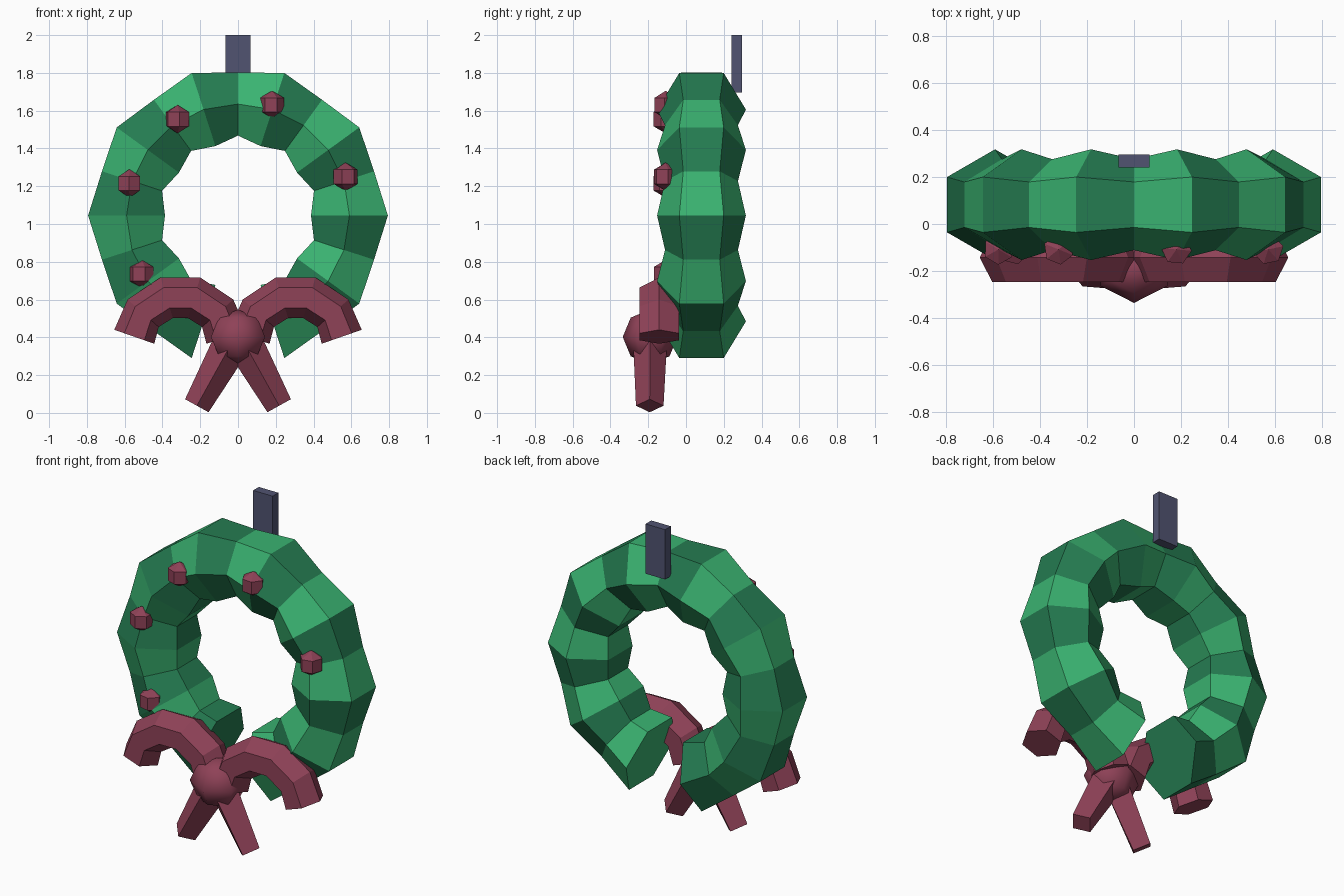
import bpy, bmesh, math
from mathutils import Vector, Matrix

if "Cube" in bpy.data.objects:
    bpy.data.objects.remove(bpy.data.objects["Cube"])


def material(name, rgb):
    m = bpy.data.materials.new(name)
    m.diffuse_color = (*rgb, 1)
    m.use_nodes = True
    m.node_tree.nodes["Principled BSDF"].inputs["Base Color"].default_value = m.diffuse_color
    return m


LIGHT = material("light green", (0.042, 0.45, 0.165))
DARK = material("dark green", (0.018, 0.20, 0.082))
RED = material("berry red", (0.275, 0.054, 0.096))
SLATE = material("slate metal", (0.082, 0.088, 0.165))


def finish(name, bm, mats):
    bmesh.ops.recalc_face_normals(bm, faces=bm.faces)
    me = bpy.data.meshes.new(name)
    bm.to_mesh(me)
    bm.free()
    for m in mats:
        me.materials.append(m)
    ob = bpy.data.objects.new(name, me)
    bpy.context.collection.objects.link(ob)
    return ob


def loft(name, sections, mats, rule=lambda i: 0):
    """Skin a list of equal-length point rings and cap both ends."""
    bm = bmesh.new()
    rings = [[bm.verts.new(p) for p in s] for s in sections]
    n = len(rings[0])
    for i in range(len(rings) - 1):
        for j in range(n):
            k = (j + 1) % n
            f = bm.faces.new((rings[i][j], rings[i][k], rings[i + 1][k], rings[i + 1][j]))
            f.material_index = rule(i)
    bm.faces.new(rings[0]).material_index = rule(0)
    bm.faces.new(rings[-1]).material_index = rule(len(rings) - 2)
    return finish(name, bm, mats)


def section(center, side, depth, n):
    """Polygon spanned by a side vector and a depth along y."""
    return [center + side * math.cos(math.tau * j / n)
            + Vector((0, depth * math.sin(math.tau * j / n), 0)) for j in range(n)]


def ball(name, center, scale, turn, segs, rings):
    bm = bmesh.new()
    bmesh.ops.create_uvsphere(bm, u_segments=segs, v_segments=rings, radius=1,
                              matrix=Matrix.Translation(center)
                              @ Matrix.Diagonal((*scale, 1))
                              @ Matrix.Rotation(turn, 4, 'Z'))
    return finish(name, bm, [RED])


# wreath: open hexagonal ring, alternating thick and thin sections
rings = []
for k in range(-9, 10):
    a = math.radians(18 * k)
    r = 0.235 if k % 2 else 0.193
    out = Vector((math.sin(a), 0, math.cos(a)))
    c = Vector((0, 0.082, 1.045)) + out * 0.59
    rings.append([c + out * r * math.sin(math.tau * j / 6)
                  + Vector((0, r * math.cos(math.tau * j / 6), 0)) for j in range(6)])
loft("wreath", rings, [LIGHT, DARK], lambda i: (i + 1) % 2)

# hanging strap behind the top
bm = bmesh.new()
bmesh.ops.create_cube(bm, size=1, matrix=Matrix.Translation((0, 0.268, 1.848))
                      @ Matrix.Diagonal((0.132, 0.055, 0.304, 1)))
finish("hanging_strap", bm, [SLATE])

# berries
for i, (x, z) in enumerate([(-0.32, 1.555), (0.18, 1.63), (0.57, 1.25),
                            (-0.575, 1.215), (-0.51, 0.735)]):
    ball(f"berry_{i + 1}", (x, -0.108, z), (0.075,) * 3, math.radians(8 + 17 * i), 6, 3)

# bow loops: outer and inner edge of half an arch, mirrored into a full arch
outer = [(0.35, 0.07), (0.28, 0.23), (0.105, 0.347)]
inner = [(0.138, -0.004), (0.115, 0.085), (0.04, 0.132)]
edges = list(zip(outer, inner))
arch = [((-a, b), (-c, d)) for (a, b), (c, d) in edges] + edges[::-1]
for s, label in ((-1, "left"), (1, "right")):
    rings = []
    for (ox, oz), (ix, iz) in arch:
        o = Vector((s * 0.305 + ox, -0.142, 0.37 + oz))
        q = Vector((s * 0.305 + ix, -0.142, 0.37 + iz))
        rings.append(section((o + q) / 2, (o - q) / 2, 0.12, 6))
    loft(f"bow_loop_{label}", rings, [RED])

    # ribbon tails: tapered, four-sided, ridge to the front
    top, end = Vector((s * 0.025, -0.19, 0.385)), Vector((s * 0.218, -0.192, 0.038))
    side = (end - top).cross(Vector((0, 1, 0))).normalized()
    loft(f"bow_tail_{label}", [section(top, side * 0.1, 0.09, 4),
                               section(end, side * 0.071, 0.073, 4)], [RED])

# bow knot, smooth shaded
knot = ball("bow_knot", (0, -0.19, 0.402), (0.165, 0.145, 0.145), 0, 6, 4)
for p in knot.data.polygons:
    p.use_smooth = True
